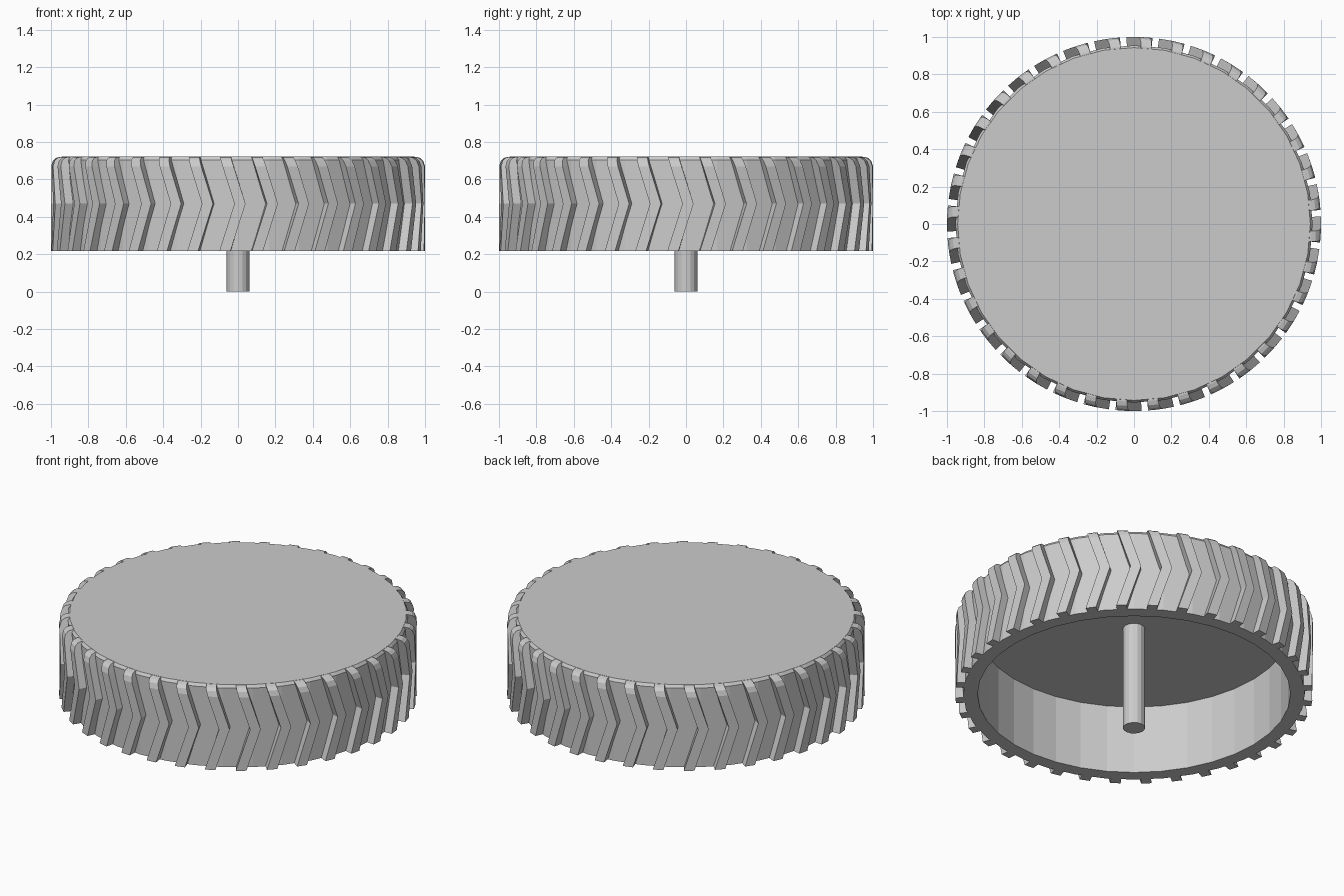
import bpy, bmesh
from math import sin, cos, pi, radians

if "Cube" in bpy.data.objects:
    bpy.data.objects.remove(bpy.data.objects["Cube"])

Z0, ZM, Z1 = 0.218, 0.47, 0.722   # wheel bottom, tread tip height, wheel top
TREADS = 36


def finish(name, bm):
    bmesh.ops.recalc_face_normals(bm, faces=bm.faces)
    me = bpy.data.meshes.new(name)
    bm.to_mesh(me)
    bm.free()
    ob = bpy.data.objects.new(name, me)
    bpy.context.collection.objects.link(ob)
    return ob


def lathe(name, profile, steps):
    bm = bmesh.new()
    vs = [bm.verts.new((r, 0, z)) for r, z in profile]
    es = [bm.edges.new(p) for p in zip(vs, vs[1:])]
    bmesh.ops.spin(bm, geom=vs + es, cent=(0, 0, 0), axis=(0, 0, 1),
                   angle=2 * pi, steps=steps, use_merge=True)
    bmesh.ops.remove_doubles(bm, verts=bm.verts, dist=1e-4)
    return finish(name, bm)


# Hollow wheel body, open underneath
lathe("wheel_body", [(0, Z1), (0.943, Z1), (0.955, 0.705), (0.955, Z0),
                     (0.875, Z0), (0.875, 0.64), (0, 0.64)], TREADS)

# Axle hanging from the inner ceiling
lathe("axle", [(0, 0), (0.062, 0), (0.062, 0.65), (0, 0.65)], 16)

# Chevron treads: stacked cross-sections, rounded off at the top
LEVELS = [(Z0, 1.0), (ZM, 1.0), (0.67, 1.0), (0.70, 0.99),
          (0.715, 0.973), (Z1 - 0.001, 0.95)]
HALF, SHIFT = 1.7, 4.6   # tread half width and chevron sweep in degrees
bm = bmesh.new()
for i in range(TREADS):
    rings = []
    for z, r_out in LEVELS:
        mid = i * 360 / TREADS + 0.6 - SHIFT * abs(z - ZM) / (Z1 - ZM)
        a, b = radians(mid - HALF), radians(mid + HALF)
        rings.append([bm.verts.new((r * cos(t), r * sin(t), z))
                      for r, t in ((0.93, a), (r_out, a), (r_out, b), (0.93, b))])
    bm.faces.new(rings[0])
    bm.faces.new(rings[-1])
    for lo, hi in zip(rings, rings[1:]):
        for k in range(4):
            n = (k + 1) % 4
            bm.faces.new((lo[k], lo[n], hi[n], hi[k]))
finish("treads", bm)
